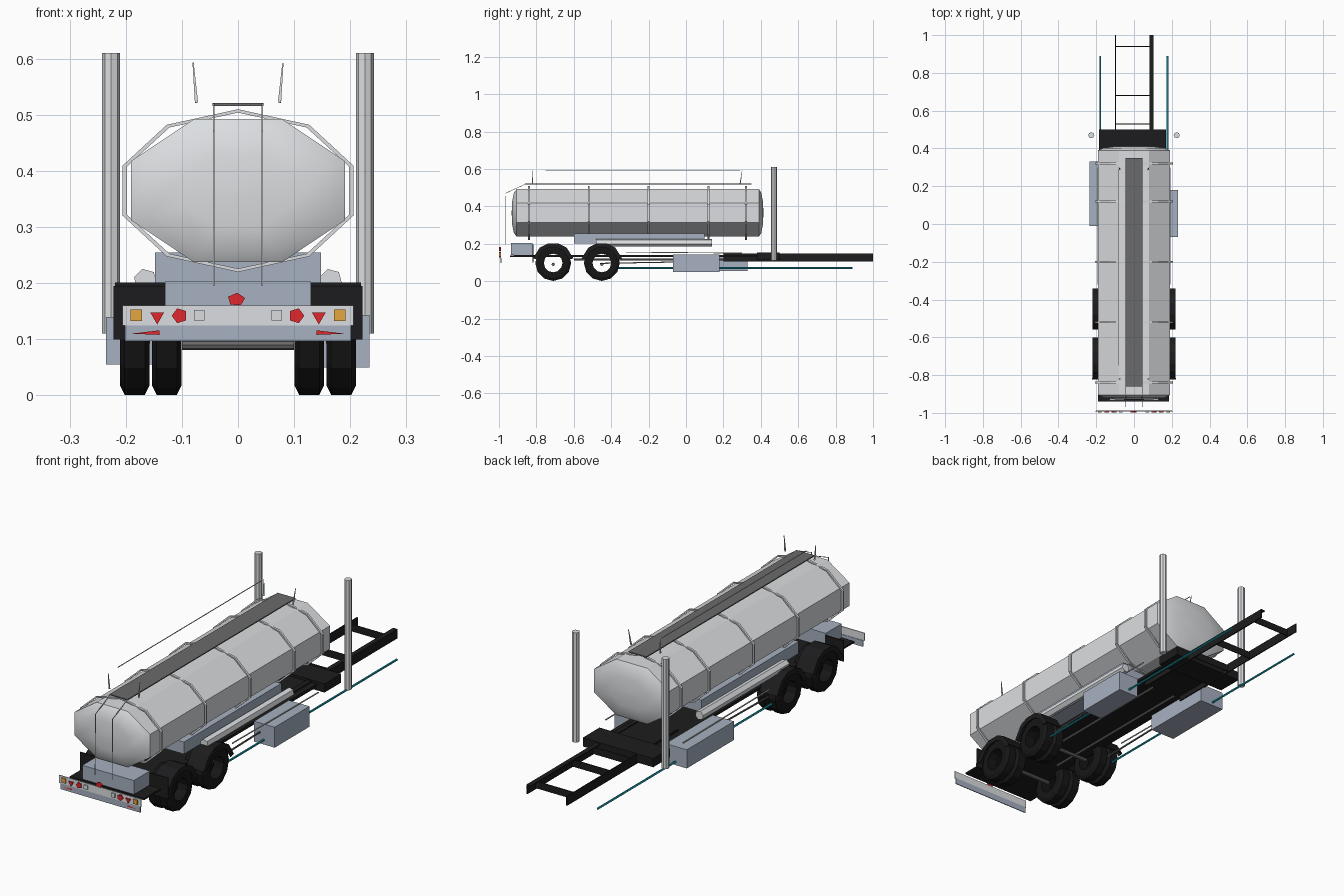
import bpy, bmesh, math
from mathutils import Vector

if "Cube" in bpy.data.objects:
    bpy.data.objects.remove(bpy.data.objects["Cube"])


def mat(name, r, g, b):
    m = bpy.data.materials.new(name)
    m.diffuse_color = (r, g, b, 1)
    m.use_nodes = True
    m.node_tree.nodes["Principled BSDF"].inputs["Base Color"].default_value = m.diffuse_color
    return m


SILVER = mat("silver", 0.71, 0.73, 0.75)
STEEL = mat("blue_grey_steel", 0.38, 0.44, 0.53)
BLACK = mat("black", 0.012, 0.012, 0.013)
RUBBER = mat("rubber", 0.008, 0.008, 0.008)
GRATE = mat("dark_grey", 0.145, 0.145, 0.15)
TEAL = mat("teal", 0.01, 0.36, 0.44)
RED = mat("red", 0.75, 0.02, 0.025)
AMBER = mat("amber", 0.78, 0.38, 0.05)
LENS = mat("clear_lens", 0.70, 0.72, 0.74)


def obj(name, verts, faces, m):
    me = bpy.data.meshes.new(name)
    me.from_pydata([tuple(v) for v in verts], [], faces)
    bm = bmesh.new()
    bm.from_mesh(me)
    bmesh.ops.recalc_face_normals(bm, faces=bm.faces)
    bm.to_mesh(me)
    bm.free()
    me.materials.append(m)
    o = bpy.data.objects.new(name, me)
    bpy.context.collection.objects.link(o)
    return o


def loft(name, rings, m, caps=True, loop=False):
    """Joins equal-length closed rings of points."""
    n, k = len(rings[0]), len(rings)
    verts = [v for r in rings for v in r]
    faces = []
    for i in range(k if loop else k - 1):
        a, b = i * n, ((i + 1) % k) * n
        faces += [(a + j, a + (j + 1) % n, b + (j + 1) % n, b + j) for j in range(n)]
    if caps and not loop:
        faces += [tuple(range(n)), tuple(range((k - 1) * n, k * n))]
    return obj(name, verts, faces, m)


def box(name, x0, x1, y0, y1, z0, z1, m):
    return loft(name, [[(x0, y0, z), (x1, y0, z), (x1, y1, z), (x0, y1, z)] for z in (z0, z1)], m)


def rod(name, a, b, r, m, n=6, r2=None):
    a, b = Vector(a), Vector(b)
    d = (b - a).normalized()
    u = d.orthogonal().normalized()
    w = d.cross(u)
    ang = [2 * math.pi * i / n for i in range(n)]
    return loft(name, [[p + (u * math.cos(t) + w * math.sin(t)) * q for t in ang]
                       for p, q in ((a, r), (b, r if r2 is None else r2))], m)


def oval(y, rx, rz, n, off, zc=0.365):
    return [(rx * math.cos(2 * math.pi * (i + off) / n), y,
             zc + rz * math.sin(2 * math.pi * (i + off) / n)) for i in range(n)]


# Tank: eight-sided barrel with shallow domed ends
ends = [(-0.932, 0.05), (-0.929, 0.5), (-0.92, 0.85), (-0.905, 1.0),
        (0.39, 1.0), (0.402, 0.85), (0.411, 0.5), (0.414, 0.05)]
tank = loft("tank", [oval(y, 0.206 * s, 0.138 * s, 8, 0.5) for y, s in ends], SILVER)
for p in tank.data.polygons:
    p.use_smooth = abs(p.normal.y) > 0.3

# Tank bands, ten-sided and standing proud
for y in (-0.84, -0.52, -0.20, 0.12, 0.32):
    loft("tank_band", [oval(y - 0.005, 0.216, 0.145, 10, 0.5), oval(y + 0.005, 0.216, 0.145, 10, 0.5),
                       oval(y + 0.005, 0.208, 0.139, 10, 0.5), oval(y - 0.005, 0.208, 0.139, 10, 0.5)],
         SILVER, loop=True)

# Top walkway and its handrail
box("walkway", -0.045, 0.045, -0.86, 0.35, 0.516, 0.521, GRATE)
rod("handrail", (-0.08, -0.75, 0.592), (-0.08, 0.29, 0.592), 0.002, SILVER, 4)
for s in (-1, 1):
    for y in (-0.82, 0.29):
        rod("handrail_post", (s * 0.074, y, 0.522), (s * 0.08, y + 0.01 * (y > 0), 0.592),
            0.004, SILVER, 4, 0.0015)

# Rear ladder side rails
for s in (-1, 1):
    x = s * 0.043
    rod("ladder_side", (x, -0.967, 0.195), (x, -0.965, 0.47), 0.0018, SILVER, 4)
    rod("ladder_top", (x, -0.965, 0.47), (x, -0.86, 0.518), 0.0018, SILVER, 4)

# Saddle boxes under the tank
box("tank_saddle", -0.148, 0.148, -0.60, 0.10, 0.20, 0.255, STEEL)
box("rear_cabinet", -0.13, 0.13, -0.935, -0.82, 0.14, 0.203, STEEL)

# Chassis: deck plates, front platform, rails and crossmembers
box("chassis_deck", -0.13, 0.13, -0.92, 0.40, 0.128, 0.140, BLACK)
box("rear_deck", -0.19, 0.185, -0.94, -0.80, 0.130, 0.138, BLACK)
box("front_platform", -0.185, 0.17, 0.38, 0.50, 0.112, 0.152, BLACK)
box("left_rail", -0.101, -0.096, 0.20, 1.0, 0.105, 0.147, BLACK)
box("right_rail", 0.098, 0.104, 0.20, 1.0, 0.105, 0.147, BLACK)
box("right_rail_flange", 0.082, 0.104, 0.20, 1.0, 0.143, 0.147, BLACK)
for y in (0.53, 0.68, 0.94):
    box("crossmember", -0.098, 0.10, y - 0.002, y + 0.002, 0.11, 0.142, BLACK)

# Wheels, axles and fenders
tyre = [(-0.025, 0.05), (-0.026, 0.08), (-0.018, 0.096), (0.018, 0.096), (0.026, 0.08), (0.025, 0.05)]
for y in (-0.71, -0.45):
    rod("axle", (-0.10, y, 0.09), (0.10, y, 0.09), 0.009, GRATE, 8)
    for s in (-1, 1):
        for xc in (0.127, 0.184):
            loft("tyre", [[(s * xc + px, y + r * math.cos(t), 0.097 + r * math.sin(t)) for px, r in tyre]
                          for t in [2 * math.pi * i / 12 for i in range(12)]], RUBBER, loop=True)
        arch, lip = [], []
        for deg in (15, 50, 75, 105, 130, 165):
            c, n = math.cos(math.radians(deg)), math.sin(math.radians(deg))
            for ring, sect in ((arch, ((0.13, 0.108), (0.218, 0.108), (0.218, 0.112), (0.13, 0.112))),
                               (lip, ((0.216, 0.088), (0.219, 0.088), (0.219, 0.112), (0.216, 0.112)))):
                ring.append([(s * x, y + r * c, 0.093 + r * n) for x, r in sect])
        loft("fender", arch, BLACK)
        loft("fender_lip", lip, BLACK)

# Mud guards beside the rear light bar
for s in (-1, 1):
    box("mud_guard", min(s * 0.13, s * 0.222), max(s * 0.13, s * 0.222), -0.822, -0.816, 0.10, 0.195, BLACK)

# Side tool boxes
box("left_tool_box", -0.235, -0.11, -0.01, 0.33, 0.055, 0.140, STEEL)
box("right_tool_box", 0.13, 0.234, -0.07, 0.18, 0.050, 0.143, STEEL)

# Hose trays, air lines and side rods
for s in (-1, 1):
    rod("hose_tray", (s * 0.165, -0.48, 0.205), (s * 0.165, 0.14, 0.205), 0.021, SILVER, 6)
    rod("air_line", (s * 0.178, -0.38, 0.07), (s * 0.178, 0.89, 0.07), 0.005, TEAL, 5)
    rod("side_rod", (s * 0.195, -0.32, 0.155), (s * 0.195, 0.30, 0.150), 0.003, SILVER, 4)
    rod("lower_side_rod", (s * 0.16, -0.46, 0.095), (s * 0.16, 0.10, 0.105), 0.004, GRATE, 4)
    rod("under_pipe", (s * 0.06, -0.60, 0.115), (s * 0.06, 0.20, 0.115), 0.006, GRATE, 6)

# Exhaust stacks
for s in (-1, 1):
    rod("exhaust_stack", (s * 0.226, 0.47, 0.11), (s * 0.226, 0.47, 0.61), 0.016, SILVER, 8)

# Rear light bar
box("light_bar", -0.206, 0.206, -0.993, -0.989, 0.125, 0.160, SILVER)
box("lower_bar", -0.201, 0.201, -0.991, -0.987, 0.097, 0.125, STEEL)


def lamp(name, x, z, r, n, turn, m, high=1.0):
    pts = [(math.cos(turn + 2 * math.pi * i / n) * r,
            math.sin(turn + 2 * math.pi * i / n) * r * high) for i in range(n)]
    loft(name, [[(x + a, y, z + b) for a, b in pts] for y in (-0.999, -0.990)], m)


for s in (-1, 1):
    lamp("turn_lamp", s * 0.181, 0.143, 0.0145, 4, math.pi / 4, AMBER)
    lamp("tail_lamp", s * 0.144, 0.1405, 0.014, 3, -math.pi / 2, RED)
    lamp("brake_lamp", s * 0.104, 0.142, 0.014, 5, 0 if s > 0 else math.pi, RED)
    lamp("reverse_lamp", s * 0.069, 0.143, 0.013, 4, math.pi / 4, LENS)
    obj("reflector", [(s * 0.14, -0.994, 0.108), (s * 0.14, -0.994, 0.116), (s * 0.19, -0.994, 0.110)],
        [(0, 1, 2)], RED)
lamp("centre_lamp", -0.003, 0.171, 0.016, 5, 0.2, RED, 0.75)
